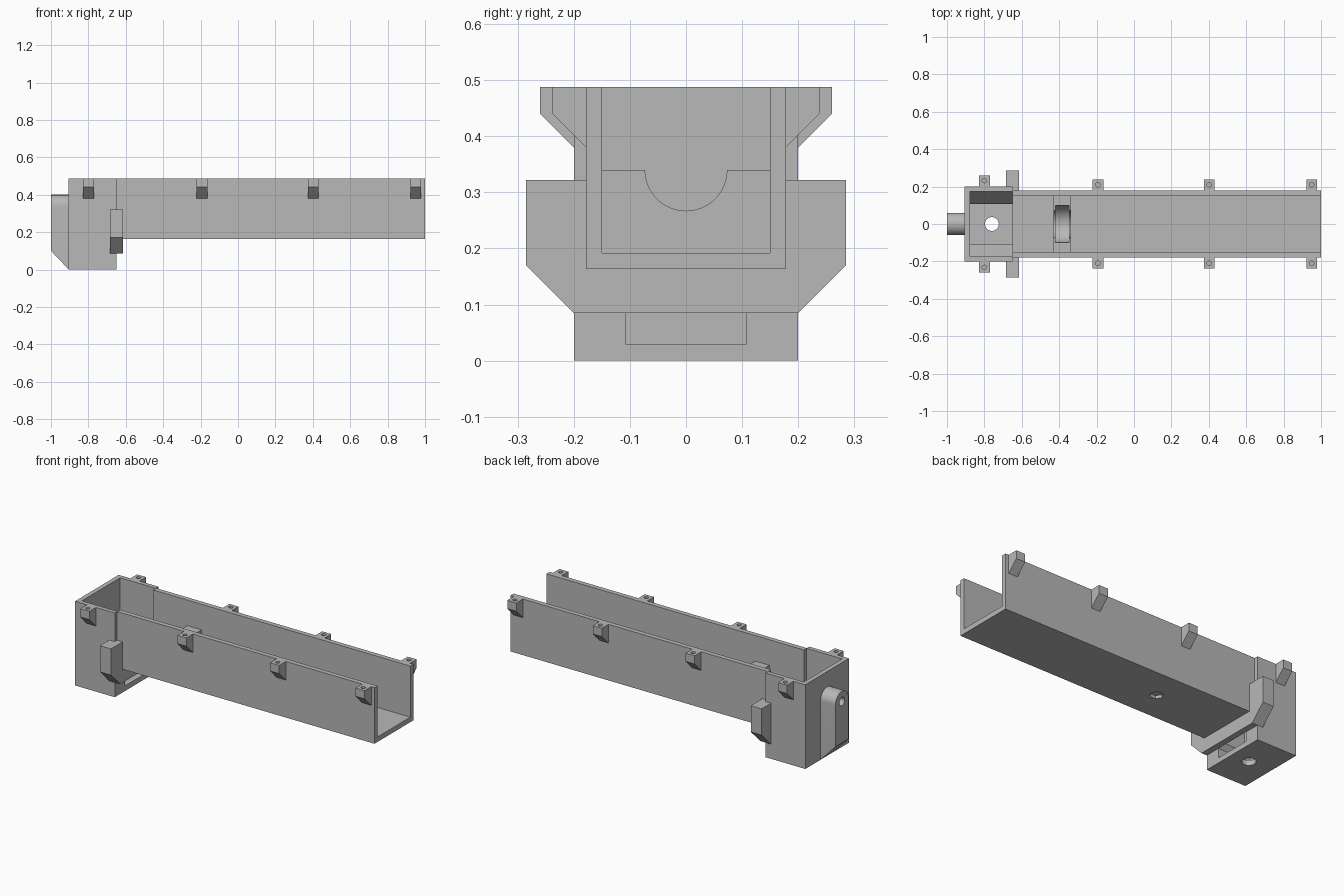
import bpy
import bmesh
import math

if "Cube" in bpy.data.objects:
    bpy.data.objects.remove(bpy.data.objects["Cube"], do_unlink=True)

grey = bpy.data.materials.new("matte_grey")
grey.use_nodes = True
COLOUR = (0.48, 0.48, 0.48, 1)
grey.diffuse_color = COLOUR
grey.node_tree.nodes["Principled BSDF"].inputs["Base Color"].default_value = COLOUR


def prism(name, points, axis, low, high):
    """Extrude a closed profile along an axis (profile is yz, xz or xy)."""
    place = {"x": lambda a, b, t: (t, a, b),
             "y": lambda a, b, t: (a, t, b),
             "z": lambda a, b, t: (a, b, t)}[axis]
    bm = bmesh.new()
    rim = [bm.verts.new(place(a, b, low)) for a, b in points]
    end = [bm.verts.new(place(a, b, high)) for a, b in points]
    bm.faces.new(rim)
    bm.faces.new(end)
    for i in range(len(rim)):
        j = (i + 1) % len(rim)
        bm.faces.new((rim[i], rim[j], end[j], end[i]))
    bmesh.ops.recalc_face_normals(bm, faces=bm.faces)
    mesh = bpy.data.meshes.new(name)
    bm.to_mesh(mesh)
    bm.free()
    mesh.materials.append(grey)
    obj = bpy.data.objects.new(name, mesh)
    bpy.context.collection.objects.link(obj)
    return obj


def circle(a, b, radius, sides=40):
    steps = [math.tau * i / sides for i in range(sides)]
    return [(a + radius * math.cos(t), b + radius * math.sin(t)) for t in steps]


def rect(a0, a1, b0, b1):
    return [(a0, b0), (a1, b0), (a1, b1), (a0, b1)]


def mirrored(half):
    """Complete a right-hand profile by reflecting it about zero."""
    return half + [(-a, b) for a, b in reversed(half)]


def cut(obj, *cutters):
    for cutter in cutters:
        mod = obj.modifiers.new("cut", "BOOLEAN")
        mod.operation = "DIFFERENCE"
        mod.solver = "EXACT"
        mod.object = cutter
    graph = bpy.context.evaluated_depsgraph_get()
    mesh = bpy.data.meshes.new_from_object(obj.evaluated_get(graph))
    obj.modifiers.clear()
    obj.data = mesh
    for cutter in cutters:
        bpy.data.objects.remove(cutter, do_unlink=True)


TOP = 0.488
JOINT = -0.65

# Long open trough with a blind recess under the floor
trough = prism("trough", mirrored([(0.178, 0.163), (0.178, TOP), (0.15, TOP), (0.15, 0.192)]),
               "x", JOINT, 1.0)
cut(trough, prism("recess_cutter", circle(-0.15, 0, 0.036, 6), "z", 0.1, 0.18))

# End box with tapered hopper cavity, open towards the trough, and a drain hole
end_box = prism("end_box", rect(-0.2, 0.2, 0, TOP), "x", -0.905, JOINT)
cavity = mirrored([(0.108, 0.03), (0.108, 0.085), (0.175, 0.18), (0.175, 0.6)])
cut(end_box,
    prism("cavity_cutter", cavity, "x", -0.878, -0.5),
    prism("drain_cutter", circle(-0.76, 0, 0.037), "z", -0.1, 0.1))

# Collar around the joint of box and trough
collar = prism("joint_collar",
               mirrored([(0.2, 0.085), (0.285, 0.17), (0.285, 0.322), (0.17, 0.322)]),
               "x", -0.685, -0.615)
cut(collar,
    prism("trough_clearance", rect(-0.17, 0.17, 0.17, 0.6), "x", -0.8, -0.5),
    prism("box_clearance", rect(-0.19, 0.19, 0, 0.6), "x", -0.8, JOINT))

# Round-topped boss on the outer end, chamfered at its foot, with a blind bore
arch = [(0.06 * math.cos(math.pi * i / 24), 0.34 + 0.06 * math.sin(math.pi * i / 24))
        for i in range(25)]
boss = prism("end_boss", arch + [(-0.06, 0), (0.06, 0)], "x", -1.0, -0.9)
cut(boss,
    prism("foot_cutter", [(-1.1, -0.1), (-0.9, -0.1), (-0.905, 0), (-1.0, 0.1), (-1.1, 0.2)],
          "y", -0.2, 0.2),
    prism("bore_cutter", circle(0, 0.34, 0.024), "x", -1.1, -0.93))

# Saddle across the trough with a stepped round seat
saddle = prism("bearing_saddle", rect(-0.152, 0.152, 0.19, 0.34), "x", -0.43, -0.338)
cut(saddle,
    prism("lip_cutter", circle(0, 0.34, 0.073, 48), "x", -0.5, -0.3),
    prism("seat_cutter", circle(0, 0.34, 0.1, 48), "x", -0.42, -0.348))

# Screw tabs along both upper edges
for x, wall in ((-0.8, 0.2), (-0.193, 0.178), (0.402, 0.178), (0.95, 0.178)):
    for side, word in ((1, "back"), (-1, "front")):
        inner, outer = wall - 0.004, wall + 0.06
        shape = [(inner, 0.376), (outer, 0.44), (outer, TOP), (inner, TOP)]
        tab = prism("screw_tab_" + word, [(side * y, z) for y, z in shape],
                    "x", x - 0.029, x + 0.029)
        cut(tab, prism("screw_cutter", circle(x, side * (wall + 0.032), 0.012, 16),
                       "z", 0.45, 0.6))

# Smooth the round surfaces, keep every corner sharp
bpy.ops.object.select_all(action="DESELECT")
for part in (boss, saddle, end_box):
    part.select_set(True)
bpy.context.view_layer.objects.active = boss
bpy.ops.object.shade_smooth_by_angle(angle=math.radians(30))
